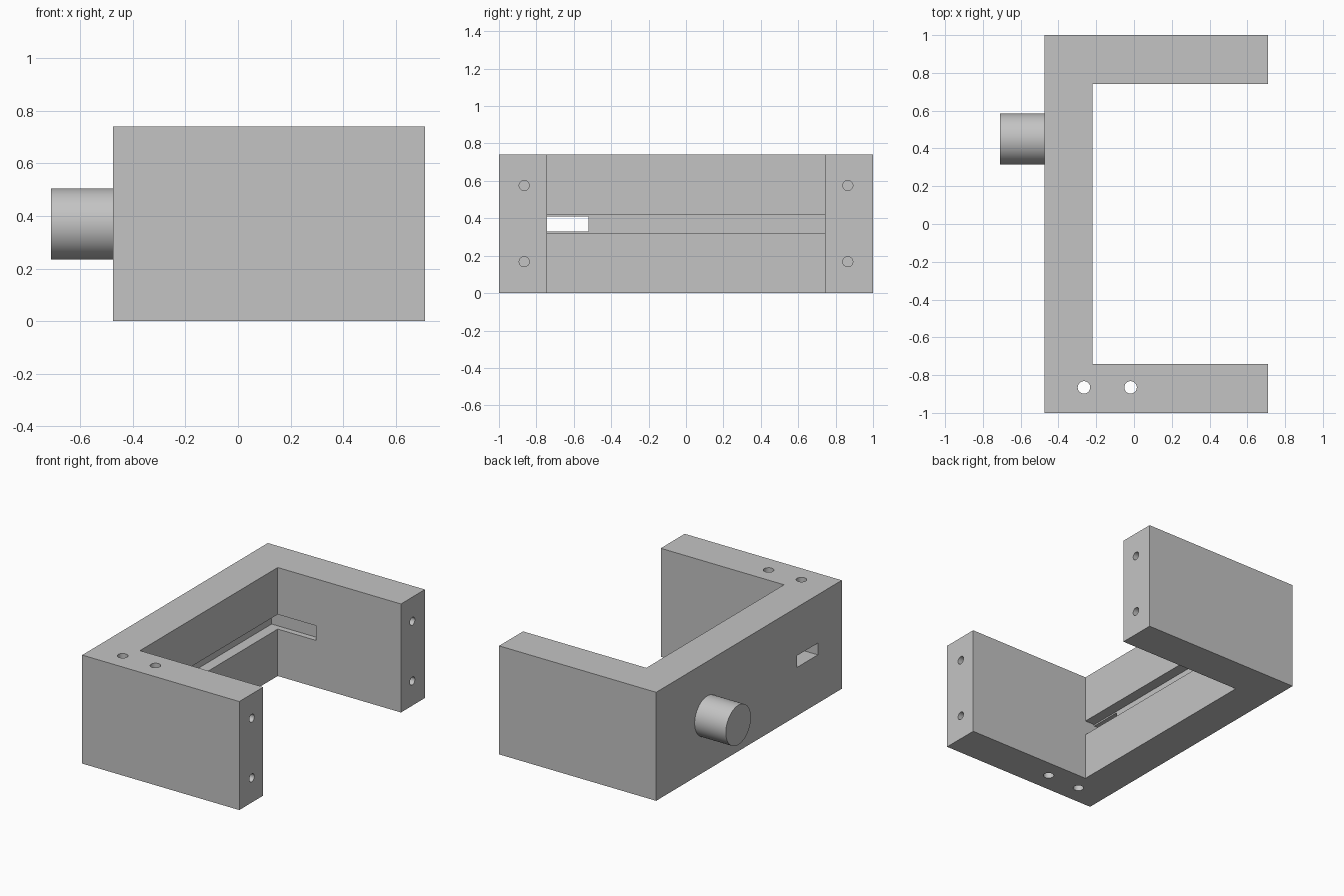
import bpy, bmesh, math
from mathutils import Matrix, Vector

if "Cube" in bpy.data.objects:
    bpy.data.objects.remove(bpy.data.objects["Cube"], do_unlink=True)

GREY = (0.55, 0.55, 0.55, 1)
mat = bpy.data.materials.new("plain grey")
mat.use_nodes = True
mat.diffuse_color = GREY
mat.node_tree.nodes["Principled BSDF"].inputs["Base Color"].default_value = GREY

HEIGHT, BACK, INNER, TIP = 0.74, -0.475, -0.22, 0.71
GAP = 0.742          # half the opening between the arms
MID = 0.37           # height of groove and knob


def make_object(name, bm):
    bmesh.ops.recalc_face_normals(bm, faces=bm.faces)
    mesh = bpy.data.meshes.new(name)
    bm.to_mesh(mesh)
    bm.free()
    mesh.materials.append(mat)
    ob = bpy.data.objects.new(name, mesh)
    bpy.context.collection.objects.link(ob)
    return ob


def box(name, low, high):
    low, high = Vector(low), Vector(high)
    bm = bmesh.new()
    bmesh.ops.create_cube(bm, size=1, matrix=Matrix.Translation((low + high) / 2)
                          @ Matrix.Diagonal((high - low).to_4d()))
    return make_object(name, bm)


def rod(name, centre, radius, length, axis, sides=32):
    bm = bmesh.new()
    turn = Vector((0, 0, 1)).rotation_difference(Vector(axis)).to_matrix().to_4x4()
    bmesh.ops.create_cone(bm, cap_ends=True, segments=sides, radius1=radius, radius2=radius,
                          depth=length, matrix=Matrix.Translation(centre) @ turn)
    return make_object(name, bm)


def smooth(ob):
    bpy.ops.object.select_all(action='DESELECT')
    ob.select_set(True)
    bpy.context.view_layer.objects.active = ob
    bpy.ops.object.shade_smooth_by_angle(angle=math.radians(30))


# C-shaped frame, extruded from its plan outline
outline = [(BACK, -1), (TIP, -1), (TIP, -GAP), (INNER, -GAP),
           (INNER, GAP), (TIP, GAP), (TIP, 1), (BACK, 1)]
bm = bmesh.new()
base = bm.faces.new([bm.verts.new((x, y, 0)) for x, y in outline])
top = bmesh.ops.extrude_face_region(bm, geom=[base])["geom"]
bmesh.ops.translate(bm, vec=(0, 0, HEIGHT),
                    verts=[v for v in top if isinstance(v, bmesh.types.BMVert)])
frame = make_object("frame", bm)

# Groove along the spine, slot into the rear arm, and window through the spine
cutters = [
    box("groove_cutter", (INNER - 0.073, -GAP, 0.32), (INNER + 0.05, GAP + 0.039, 0.42)),
    box("slot_cutter", (INNER - 0.02, GAP - 0.1, 0.32), (0.07, GAP + 0.039, 0.42)),
    box("window_cutter", (BACK - 0.1, -GAP, 0.33), (INNER - 0.03, -0.52, 0.41)),
]
# Blind screw holes in the arm ends
for y in (-0.865, 0.865):
    for z in (0.168, 0.575):
        cutters.append(rod("screw_hole_cutter", (TIP, y, z), 0.027, 0.6, (1, 0, 0)))
# Through holes in the front arm
for x in (-0.265, -0.018):
    cutters.append(rod("through_hole_cutter", (x, -0.865, MID), 0.033, 1, (0, 0, 1)))

bpy.context.view_layer.objects.active = frame
for cutter in cutters:
    cutter.hide_render = True
    cut = frame.modifiers.new("cut", 'BOOLEAN')
    cut.operation, cut.solver, cut.object = 'DIFFERENCE', 'EXACT', cutter
    bpy.ops.object.modifier_apply(modifier=cut.name)
    bpy.data.objects.remove(cutter, do_unlink=True)
smooth(frame)

# Round knob on the outside of the spine
knob_end = -0.71
knob = rod("knob", ((knob_end + BACK) / 2, 0.45, MID), 0.135, BACK - knob_end, (1, 0, 0), 64)
smooth(knob)
